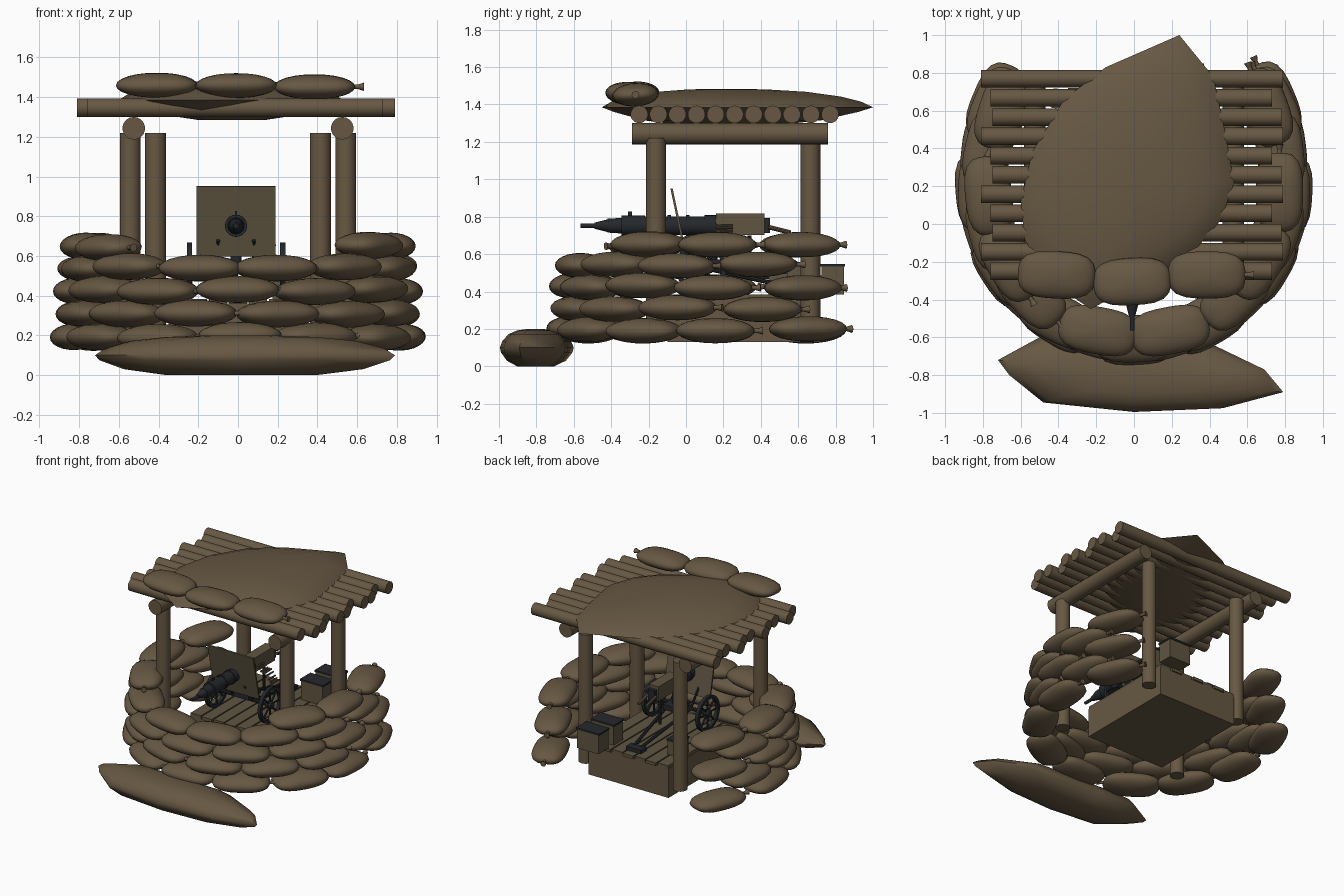
import bpy, bmesh, math, random
from mathutils import Matrix, Vector

if "Cube" in bpy.data.objects:
    bpy.data.objects.remove(bpy.data.objects["Cube"])

random.seed(4)


def material(name, rgb):
    m = bpy.data.materials.new(name)
    m.diffuse_color = (*rgb, 1)
    m.use_nodes = True
    m.node_tree.nodes["Principled BSDF"].inputs["Base Color"].default_value = m.diffuse_color
    return m


EARTH = material("earth brown", (0.135, 0.097, 0.056))
OLIVE = material("olive brown", (0.115, 0.090, 0.053))
METAL = material("dark metal", (0.018, 0.021, 0.025))


def finish(name, bm, mat, angle=35):
    bmesh.ops.recalc_face_normals(bm, faces=bm.faces)
    me = bpy.data.meshes.new(name)
    bm.to_mesh(me)
    bm.free()
    me.materials.append(mat)
    for p in me.polygons:
        p.use_smooth = True
    me.set_sharp_from_angle(angle=math.radians(angle))
    ob = bpy.data.objects.new(name, me)
    bpy.context.collection.objects.link(ob)
    return ob


def rod(bm, a, b, r1, r2=None, n=16):
    a, b = Vector(a), Vector(b)
    d = b - a
    mat = Matrix.Translation((a + b) / 2) @ d.to_track_quat('Z', 'Y').to_matrix().to_4x4()
    bmesh.ops.create_cone(bm, cap_ends=True, segments=n, radius1=r1,
                          radius2=r1 if r2 is None else r2, depth=d.length, matrix=mat)


def box(bm, c, s, rot=None):
    mat = Matrix.Translation(c) @ (rot or Matrix()) @ Matrix.Diagonal((*s, 1))
    bmesh.ops.create_cube(bm, size=1, matrix=mat)


def ring(bm, c, r, t, n=24):
    """Flat hoop standing in the yz plane."""
    loops = []
    for i in range(n):
        a = 2 * math.pi * i / n
        loops.append([bm.verts.new((c[0] + dx, c[1] + (r + dr) * math.cos(a), c[2] + (r + dr) * math.sin(a)))
                      for dx, dr in ((-t, -t), (t, -t), (t, t), (-t, t))])
    for i in range(n):
        p, q = loops[i], loops[(i + 1) % n]
        for k in range(4):
            bm.faces.new((p[k], p[(k + 1) % 4], q[(k + 1) % 4], q[k]))


def mound(name, outline, centre, levels):
    """Stack of scaled outlines (scale, z)."""
    bm = bmesh.new()
    cx, cy = centre
    rows = [[bm.verts.new((cx + (x - cx) * s, cy + (y - cy) * s, z)) for x, y in outline]
            for s, z in levels]
    n = len(outline)
    for lo, hi in zip(rows, rows[1:]):
        for i in range(n):
            bm.faces.new((lo[i], lo[(i + 1) % n], hi[(i + 1) % n], hi[i]))
    bm.faces.new(rows[0])
    bm.faces.new(rows[-1])
    finish(name, bm, EARTH, 50)


def sandbag(name, loc, yaw, size=(0.42, 0.25, 0.135), tie=1):
    bm = bmesh.new()
    bmesh.ops.create_uvsphere(bm, u_segments=24, v_segments=12, radius=1)
    for v in bm.verts:
        h = math.hypot(v.co.x, v.co.y)
        if h > 1e-5:
            c, s = v.co.x / h, v.co.y / h
            k = (abs(c) ** 3 + abs(s) ** 3) ** (-1 / 3)
            v.co.x, v.co.y = h * k * c * size[0] / 2, h * k * s * size[1] / 2
        v.co.z *= size[2] / 2
    # tied neck
    e = size[0] / 2 * tie
    rod(bm, (e - 0.02 * tie, 0, 0), (e + 0.02 * tie, 0, 0), 0.012, n=8)
    rod(bm, (e + 0.015 * tie, 0, 0), (e + 0.045 * tie, 0, 0), 0.012, 0.021, n=8)
    tilt = Matrix.Rotation(random.uniform(-0.06, 0.06), 4, 'X')
    bm.transform(Matrix.Translation(loc) @ Matrix.Rotation(yaw, 4, 'Z') @ tilt)
    finish(name, bm, EARTH, 50)


# Horseshoe sandbag wall, open at the back
def wall_point(deg, grow):
    t = math.radians(deg)
    depth = 0.82 if deg * deg < 8100 else 1.0
    return Vector((0.82 * grow * math.sin(t), 0.2 - depth * grow * math.cos(t), 0))


full = [i * 29 for i in range(-4, 5)]
offset = [14.5 + i * 29 for i in range(-4, 4)]
sides = [-116, -87, -58, 58, 87, 116]
rows = [(full, 0.195, 1.0), (offset, 0.31, 0.98), (full, 0.425, 0.985), (offset, 0.54, 0.96), (sides, 0.648, 0.94)]
for r, (angles, z, grow) in enumerate(rows):
    for i, a in enumerate(angles):
        a += random.uniform(-1, 1)
        d = wall_point(a + 2, grow) - wall_point(a - 2, grow)
        p = wall_point(a, grow) + Vector((0, 0, z + random.uniform(-0.007, 0.007)))
        sandbag(f"wall_sandbag_{r}_{i}", p, math.atan2(d.y, d.x) + random.uniform(-0.06, 0.06))

# Sandbags along the roof edge
for i, (x, y, z) in enumerate([(-0.41, -0.27, 1.46), (-0.01, -0.305, 1.458), (0.385, -0.27, 1.452)]):
    sandbag(f"roof_sandbag_{i}", (x, y, z), (-0.05, 0.05, 0)[i], (0.41, 0.25, 0.125))

# Earth mounds
roof_line = [(0.24, 1.0), (0.42, 0.78), (0.48, 0.5), (0.53, 0.22), (0.46, 0.02), (0.33, -0.13), (0.1, -0.28),
             (-0.23, -0.45), (-0.45, -0.3), (-0.58, -0.08), (-0.6, 0.12), (-0.54, 0.38), (-0.37, 0.66), (-0.15, 0.83)]
mound("roof_mound", roof_line, (-0.03, 0.2),
      [(0.3, 1.285), (0.65, 1.315), (0.9, 1.36), (1, 1.385), (0.92, 1.415), (0.78, 1.443), (0.55, 1.468), (0.3, 1.48), (0.1, 1.484)])
front_line = [(0.79, -0.89), (0.47, -0.975), (0, -0.995), (-0.48, -0.945), (-0.66, -0.8), (-0.72, -0.72),
              (-0.5, -0.6), (-0.2, -0.62), (0.1, -0.63), (0.43, -0.645), (0.69, -0.77)]
mound("front_mound", front_line, (0, -0.81),
      [(0.5, 0.0), (0.8, 0.03), (0.97, 0.075), (1, 0.1), (0.93, 0.135), (0.75, 0.172), (0.5, 0.192), (0.2, 0.2)])

# Roof logs
for i in range(11):
    bm = bmesh.new()
    left, right = [(0.76, 0.73), (0.81, 0.79), (0.75, 0.78)][i % 3]
    y = -0.25 + i * 0.102
    rod(bm, (-left, y, 1.347), (right, y, 1.347), 0.047, n=18)
    finish(f"roof_log_{i}", bm, EARTH)

# Side beams and posts
for s, side in ((-1, "left"), (1, "right")):
    bm = bmesh.new()
    rod(bm, (s * 0.525, -0.29, 1.243), (s * 0.525, 0.76, 1.243), 0.057, n=18)
    finish(f"{side}_beam", bm, EARTH)
    for end, x, y, bottom in (("front", 0.543, -0.16, 0.16), ("back", 0.415, 0.665, 0.2)):
        bm = bmesh.new()
        rod(bm, (s * x, y, bottom), (s * x, y, 1.22), 0.053, n=18)
        finish(f"{side}_{end}_post", bm, EARTH)

# Platform with planks on top
bm = bmesh.new()
box(bm, (0, 0.31, 0.245), (0.7, 0.82, 0.23))
finish("platform", bm, EARTH)
bm = bmesh.new()
for i in range(7):
    box(bm, (-0.3 + i * 0.1, 0.31, 0.372), (0.09, 0.82 + 0.02 * (i % 2), 0.024))
finish("planks", bm, OLIVE)

# Gun barrel and cooling jacket, spun along y
GX, GZ = -0.01, 0.752
bm = bmesh.new()
for y0, y1, r1, r2 in [(-0.565, -0.46, 0.012, 0.012), (-0.49, -0.42, 0.016, 0.034), (-0.42, -0.34, 0.037, 0.042),
                       (-0.345, -0.22, 0.055, 0.055), (-0.22, 0.16, 0.05, 0.05), (-0.2, -0.18, 0.056, 0.056),
                       (-0.1, -0.08, 0.056, 0.056), (0.0, 0.02, 0.056, 0.056), (0.1, 0.16, 0.056, 0.056)]:
    rod(bm, (GX, y0, GZ), (GX, y1, GZ), r1, r2, 20)
box(bm, (GX, 0.435, GZ), (0.06, 0.03, 0.08))
box(bm, (GX, -0.3, GZ + 0.06), (0.012, 0.02, 0.03))
finish("barrel", bm, METAL)

# Receiver, grips and ammunition belt
bm = bmesh.new()
box(bm, (GX, 0.29, GZ + 0.008), (0.085, 0.26, 0.115))
for s in (-1, 1):
    rod(bm, (GX + s * 0.035, 0.44, 0.745), (GX + s * 0.035, 0.56, 0.715), 0.012, n=10)
finish("receiver", bm, OLIVE)
bm = bmesh.new()
for i in range(10):
    x, z = 0.04 + i * 0.016, 0.745 - 0.0012 * i * i + 0.008 * math.sin(i * 1.5)
    rod(bm, (x, 0.16, z), (x, 0.25, z), 0.008, 0.006, 8)
finish("ammunition_belt", bm, OLIVE)

# Tilted shield
bm = bmesh.new()
box(bm, (GX, -0.04, 0.775), (0.4, 0.012, 0.36), Matrix.Rotation(math.radians(12), 4, 'X'))
finish("shield", bm, OLIVE)

# Carriage with two spoked wheels
for s, side in ((-1, "left"), (1, "right")):
    bm = bmesh.new()
    c = Vector((GX + s * 0.235, 0.08, 0.53))
    ring(bm, c, 0.125, 0.013)
    rod(bm, c - Vector((0.022, 0, 0)), c + Vector((0.022, 0, 0)), 0.026, n=12)
    for k in range(8):
        a = math.pi * k / 4
        rod(bm, c, c + Vector((0, math.cos(a), math.sin(a))) * 0.12, 0.007, n=6)
    finish(f"{side}_wheel", bm, METAL)
bm = bmesh.new()
rod(bm, (GX - 0.235, 0.08, 0.53), (GX + 0.235, 0.08, 0.53), 0.014, n=10)
rod(bm, (GX, 0.14, 0.53), (GX, 0.14, 0.71), 0.028, n=12)
box(bm, (GX, 0.13, 0.55), (0.13, 0.16, 0.04))
for s in (-1, 1):
    rod(bm, (GX + s * 0.09, 0.08, 0.53), (GX + s * 0.03, 0.62, 0.41), 0.012, n=8)
    rod(bm, (GX + s * 0.09, 0.08, 0.53), (GX + s * 0.09, -0.03, 0.68), 0.009, n=8)
rod(bm, (GX, 0.34, 0.48), (GX, 0.34, 0.7), 0.01, n=8)
box(bm, (GX, 0.64, 0.402), (0.13, 0.07, 0.03))
finish("carriage", bm, METAL)

# Ammunition crates with dark lids
for i, (x, y, sx, sy, h) in enumerate([(0.27, 0.785, 0.19, 0.12, 0.15), (0.27, 0.6, 0.19, 0.12, 0.15), (-0.28, 0.5, 0.1, 0.12, 0.11)]):
    bm = bmesh.new()
    box(bm, (x, y, 0.384 + h / 2), (sx, sy, h))
    finish(f"crate_{i}", bm, OLIVE)
    bm = bmesh.new()
    box(bm, (x, y, 0.384 + h + 0.006), (sx + 0.012, sy + 0.012, 0.014))
    finish(f"crate_lid_{i}", bm, METAL)
